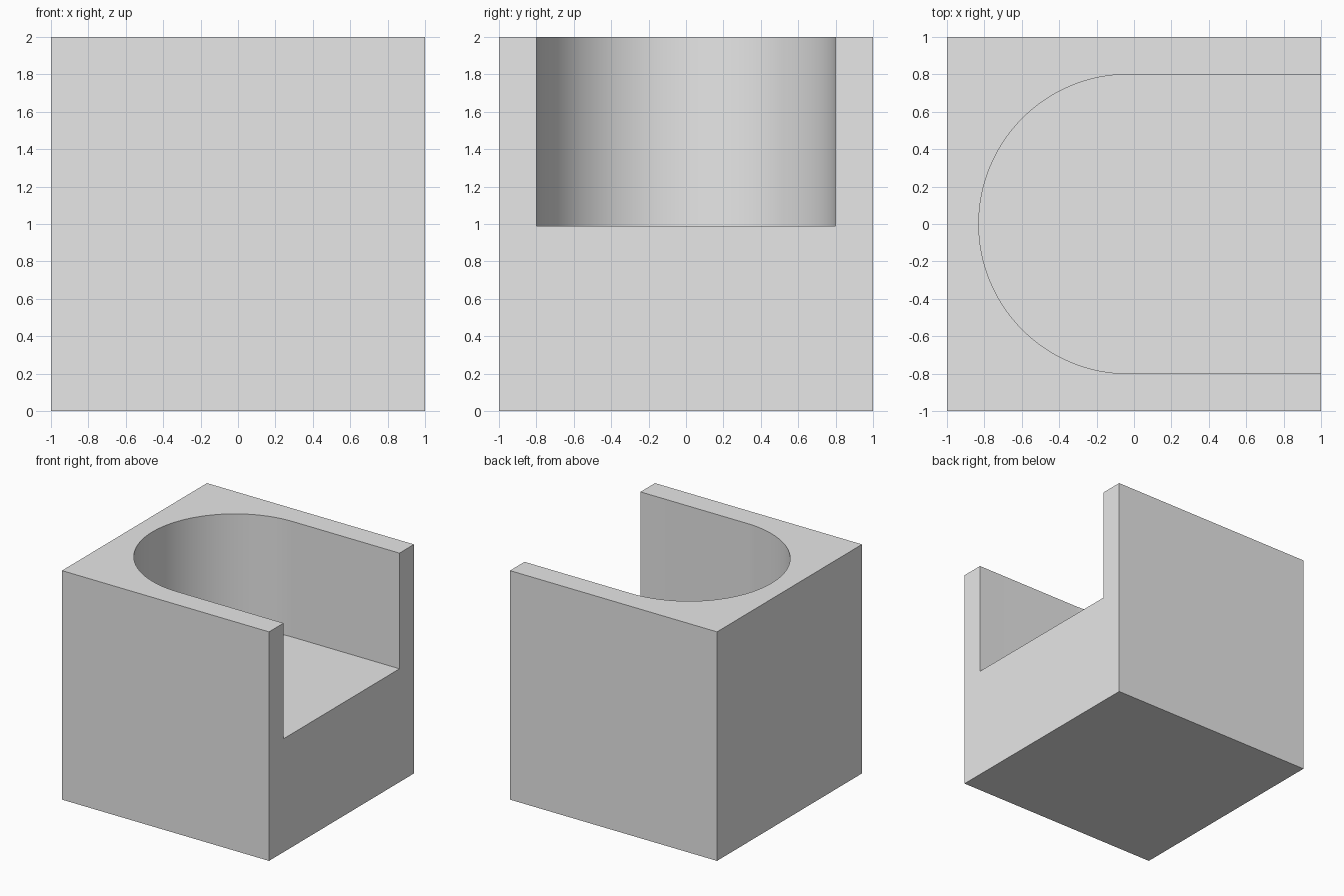
import bpy, bmesh, math

cube = bpy.data.objects.get("Cube")
if cube:
    bpy.data.objects.remove(cube, do_unlink=True)

SIZE = 2.0          # block edge length
RADIUS = 0.8        # rounded end of the slot
CENTRE_X = -0.03    # centre of the rounded end
FLOOR_Z = 0.99      # slot floor height
SEGMENTS = 64       # steps in the half circle

grey = bpy.data.materials.new("plain grey")
grey.use_nodes = True
colour = (0.8, 0.8, 0.8, 1.0)
grey.diffuse_color = colour
grey.node_tree.nodes["Principled BSDF"].inputs["Base Color"].default_value = colour


def extruded(name, outline, bottom, top):
    """Make a solid by raising a counter-clockwise outline from bottom to top."""
    bm = bmesh.new()
    base = bm.faces.new([bm.verts.new((x, y, bottom)) for x, y in outline])
    raised = bmesh.ops.extrude_face_region(bm, geom=[base])["geom"]
    verts = [v for v in raised if isinstance(v, bmesh.types.BMVert)]
    bmesh.ops.translate(bm, verts=verts, vec=(0, 0, top - bottom))
    bmesh.ops.recalc_face_normals(bm, faces=bm.faces)
    mesh = bpy.data.meshes.new(name)
    bm.to_mesh(mesh)
    bm.free()
    mesh.materials.append(grey)
    obj = bpy.data.objects.new(name, mesh)
    bpy.context.collection.objects.link(obj)
    return obj


# Solid block
h = SIZE / 2
block = extruded("slotted_block", [(-h, -h), (h, -h), (h, h), (-h, h)], 0, SIZE)

# Slot cutter: half circle at one end, running out past the open side
angles = [math.pi * (0.5 + i / SEGMENTS) for i in range(SEGMENTS + 1)]
outline = [(CENTRE_X + RADIUS * math.cos(a), RADIUS * math.sin(a)) for a in angles]
outline += [(h + 0.5, -RADIUS), (h + 0.5, RADIUS)]
cutter = extruded("slot_cutter", outline, FLOOR_Z, SIZE + 0.5)
cutter.hide_render = True

# Cut the slot and keep the result
cut = block.modifiers.new("slot", "BOOLEAN")
cut.operation = "DIFFERENCE"
cut.solver = "EXACT"
cut.object = cutter
bpy.ops.object.select_all(action="DESELECT")
block.select_set(True)
bpy.context.view_layer.objects.active = block
bpy.ops.object.modifier_apply(modifier=cut.name)
bpy.data.objects.remove(cutter, do_unlink=True)

# Smooth curved wall, crisp corners
bpy.ops.object.shade_smooth_by_angle(angle=math.radians(30))
